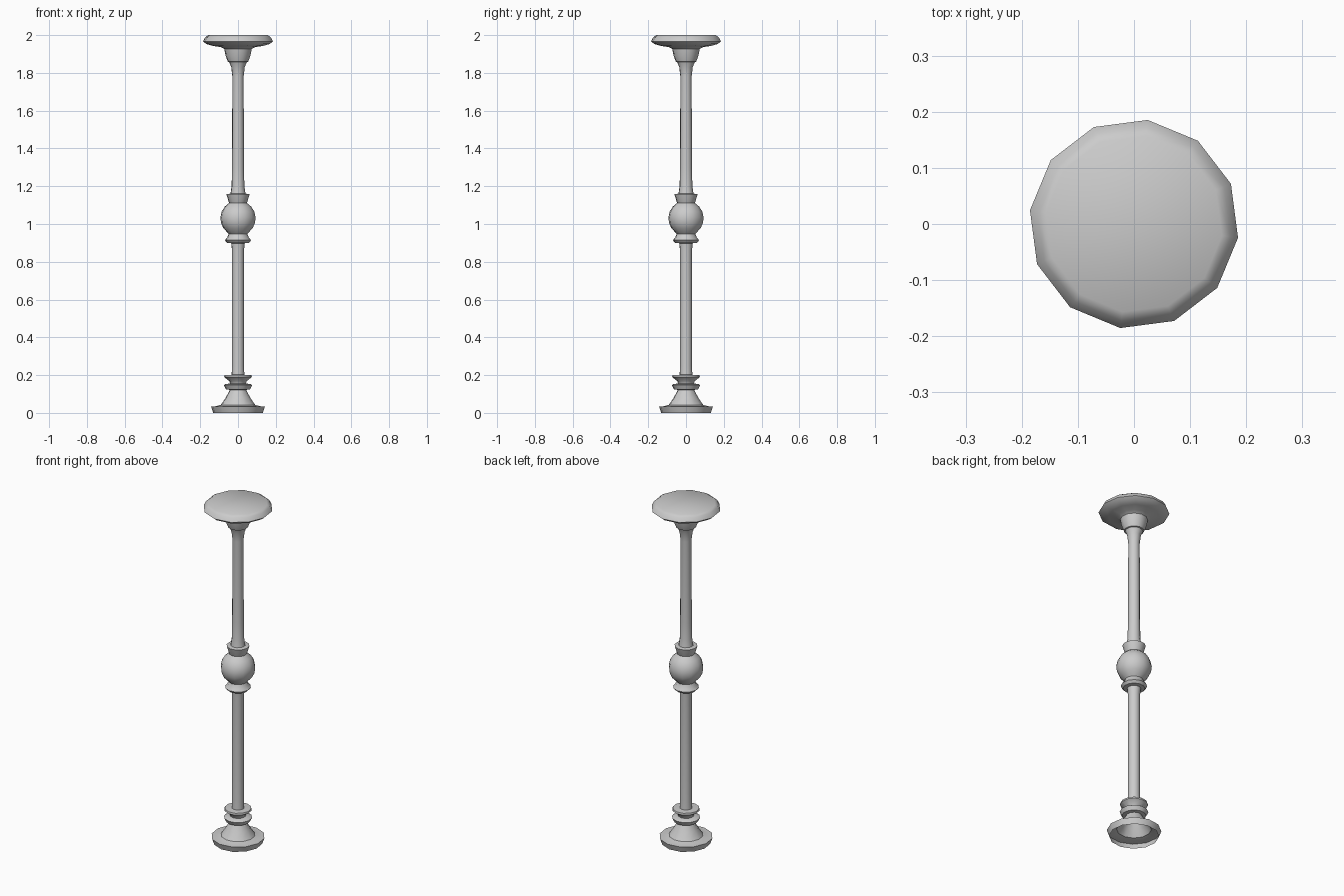
import bpy
import bmesh
from math import cos, sin, pi, radians

if "Cube" in bpy.data.objects:
    bpy.data.objects.remove(bpy.data.objects["Cube"])

SIDES = 12
OFFSET = radians(22.5)


def lathe(name, profile, cap_top=False):
    """Revolve (radius, height) points into a 12-sided shell."""
    bm = bmesh.new()
    rings = []
    for r, z in profile:
        rings.append([bm.verts.new((r * cos(OFFSET + 2 * pi * i / SIDES),
                                    r * sin(OFFSET + 2 * pi * i / SIDES), z))
                      for i in range(SIDES)])
    for a, b in zip(rings, rings[1:]):
        for i in range(SIDES):
            j = (i + 1) % SIDES
            bm.faces.new((a[i], a[j], b[j], b[i]))
    if cap_top:
        bm.faces.new(rings[-1])
    mesh = bpy.data.meshes.new(name)
    bm.to_mesh(mesh)
    bm.free()
    obj = bpy.data.objects.new(name, mesh)
    bpy.context.collection.objects.link(obj)
    bpy.ops.object.select_all(action='DESELECT')
    obj.select_set(True)
    bpy.context.view_layer.objects.active = obj
    bpy.ops.object.shade_smooth_by_angle(angle=radians(40))
    return obj


# Hollow flared foot with two stacked rings
lathe("foot", [(0.132, 0.0), (0.144, 0.034), (0.125, 0.034), (0.092, 0.042),
               (0.066, 0.08), (0.043, 0.122), (0.064, 0.124), (0.076, 0.147),
               (0.068, 0.152), (0.042, 0.156), (0.046, 0.168), (0.074, 0.19),
               (0.072, 0.2), (0.034, 0.202)])

# Lower half of the shaft
lathe("lower_shaft", [(0.034, 0.202), (0.032, 0.25), (0.032, 0.86), (0.036, 0.898)])

# Central ball between two flared collars
ball = [(0.094 * cos(radians(a)), 1.03 + 0.094 * sin(radians(a)))
        for a in range(-54, 61, 19)]
lathe("central_knob", [(0.036, 0.898), (0.058, 0.9), (0.07, 0.914), (0.058, 0.928),
                       (0.05, 0.948)] + ball +
      [(0.05, 1.118), (0.062, 1.158), (0.04, 1.161)])

# Upper half of the shaft, flaring at both ends
lathe("upper_shaft", [(0.04, 1.161), (0.034, 1.2), (0.032, 1.3), (0.03, 1.78),
                      (0.036, 1.83), (0.047, 1.857)])

# Capital and rounded top plate
lathe("top_plate", [(0.047, 1.857), (0.054, 1.859), (0.066, 1.89), (0.073, 1.926),
                    (0.09, 1.936), (0.135, 1.943), (0.17, 1.953), (0.187, 1.967),
                    (0.174, 1.99), (0.158, 2.0)], cap_top=True)
